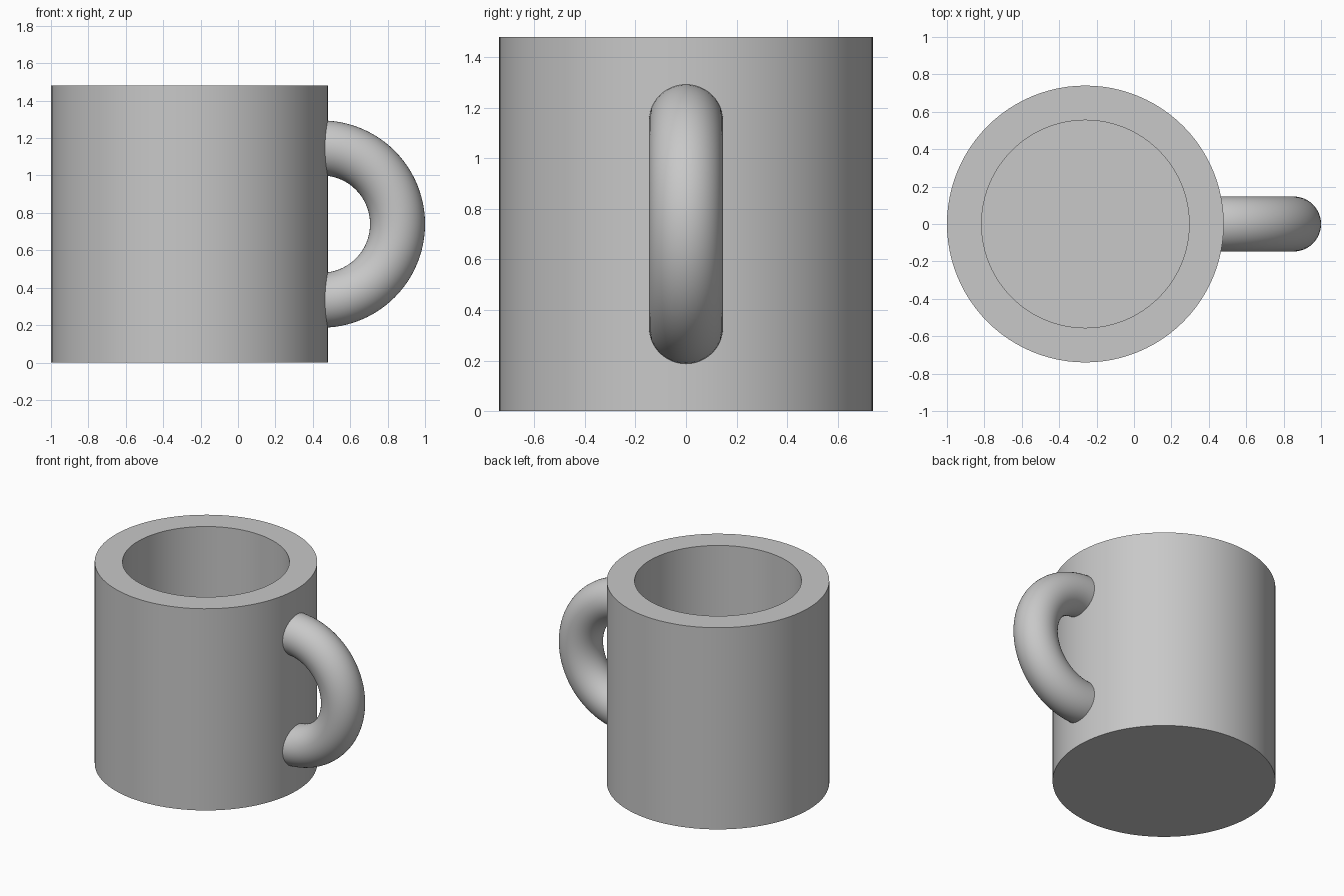
import bpy, bmesh
from math import pi, radians
from mathutils import Matrix, Vector

cube = bpy.data.objects.get("Cube")
if cube:
    bpy.data.objects.remove(cube, do_unlink=True)

SEGMENTS = 96
BODY_X = -0.26
RADIUS, INNER, HEIGHT, FLOOR = 0.74, 0.555, 1.48, 0.185
RING, TUBE = 0.407, 0.147

grey = bpy.data.materials.new("light_grey")
grey.use_nodes = True
colour = (0.58, 0.58, 0.58, 1)
grey.diffuse_color = colour
grey.node_tree.nodes["Principled BSDF"].inputs["Base Color"].default_value = colour


def finish(name, bm):
    """Turn a bmesh into a smooth, sharp-edged object."""
    bmesh.ops.remove_doubles(bm, verts=bm.verts, dist=1e-5)
    bmesh.ops.recalc_face_normals(bm, faces=bm.faces)
    mesh = bpy.data.meshes.new(name)
    bm.to_mesh(mesh)
    bm.free()
    mesh.materials.append(grey)
    obj = bpy.data.objects.new(name, mesh)
    bpy.context.collection.objects.link(obj)
    bpy.ops.object.select_all(action="DESELECT")
    obj.select_set(True)
    bpy.context.view_layer.objects.active = obj
    bpy.ops.object.shade_smooth_by_angle(angle=radians(35))
    return obj


# Thick-walled body: spin the wall profile about the cup axis
bm = bmesh.new()
profile = [(0, 0), (RADIUS, 0), (RADIUS, HEIGHT), (INNER, HEIGHT), (INNER, FLOOR), (0, FLOOR)]
points = [bm.verts.new((r, 0, z)) for r, z in profile]
edges = [bm.edges.new(pair) for pair in zip(points, points[1:])]
bmesh.ops.spin(bm, geom=points + edges, cent=(0, 0, 0), axis=(0, 0, 1),
               angle=2 * pi, steps=SEGMENTS)
body = finish("mug_body", bm)
body.location.x = BODY_X

# Handle: sweep a circle through half a turn, ends buried in the wall
bm = bmesh.new()
bmesh.ops.create_circle(bm, segments=48, radius=TUBE,
                        matrix=Matrix.Translation((0, 0, RING)) @ Matrix.Rotation(pi / 2, 4, "Y"))
bmesh.ops.spin(bm, geom=bm.verts[:] + bm.edges[:], cent=(0, 0, 0), axis=(0, 1, 0),
               angle=pi, steps=SEGMENTS // 2)
# Keep the arc on the outer side whichever way the sweep ran
if sum(v.co.x for v in bm.verts) < 0:
    bmesh.ops.rotate(bm, verts=bm.verts, cent=Vector(), matrix=Matrix.Rotation(pi, 3, "Z"))
bmesh.ops.holes_fill(bm, edges=[e for e in bm.edges if e.is_boundary], sides=0)
handle = finish("handle", bm)
handle.location = (1 - RING - TUBE, 0, HEIGHT / 2)
